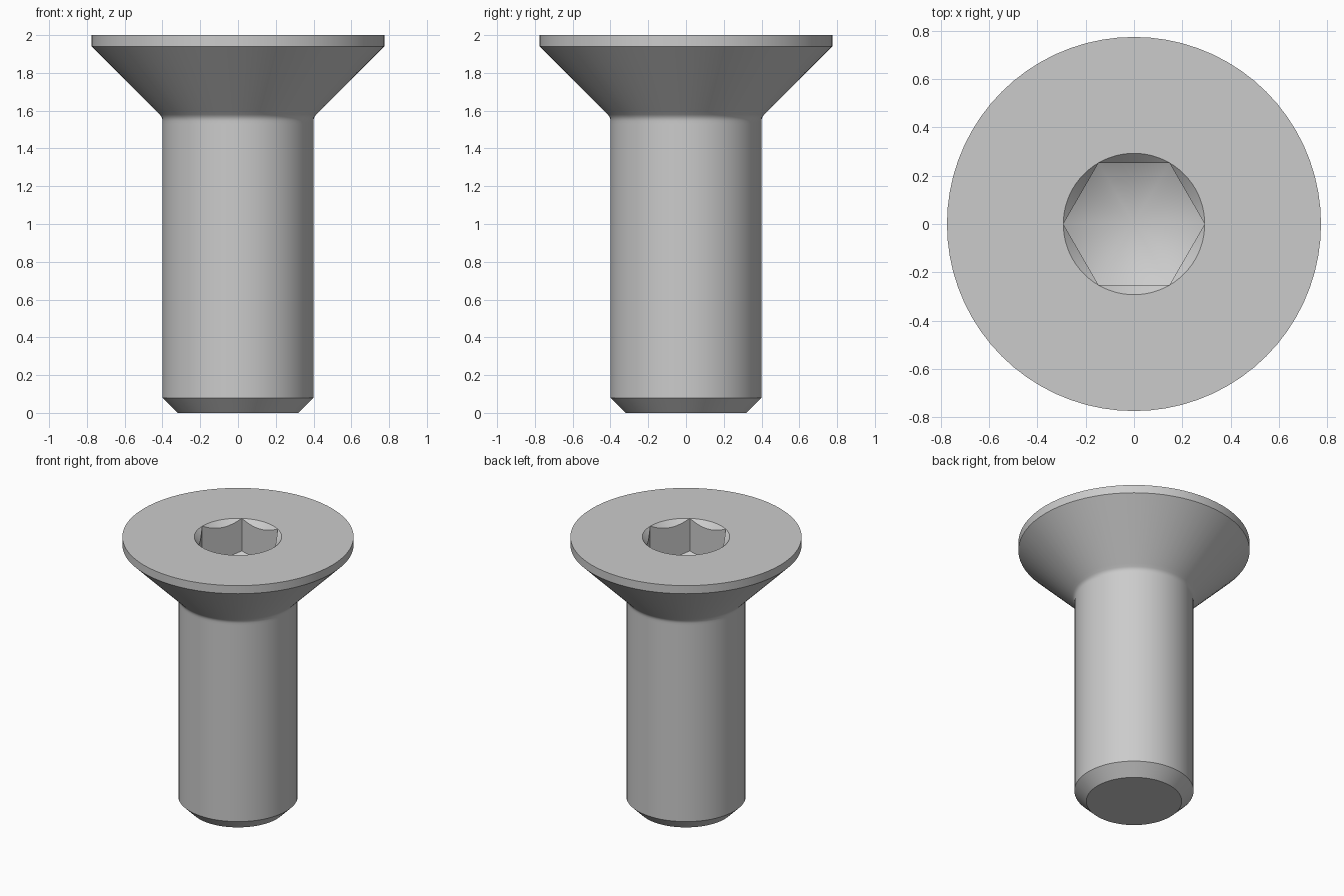
import bpy
import bmesh
from math import sin, cos, tan, pi, radians

cube = bpy.data.objects.get("Cube")
if cube:
    bpy.data.objects.remove(cube)

SEGMENTS = 72          # multiple of six, so the hexagon corners land on vertices
TOP = 2.0
SHANK_R = 0.4
HEAD_R = 0.775
SOCKET_R = 0.293       # hexagon corner radius
SOCKET_FLOOR = 1.76    # height of the floor at the hexagon corners

steel = bpy.data.materials.new("steel grey")
steel.use_nodes = True
grey = (0.6, 0.6, 0.6, 1)
steel.diffuse_color = grey
steel.node_tree.nodes["Principled BSDF"].inputs["Base Color"].default_value = grey


def hexagon(a):
    """Radius of the hexagon at angle a, with a corner on +x."""
    return SOCKET_R * cos(pi / 6) / cos(a % (pi / 3) - pi / 6)


def circle(r, z):
    return lambda a: (r, z)


def chamfer_edge(a):
    return hexagon(a), TOP - (SOCKET_R - hexagon(a))


def floor_edge(a):
    return hexagon(a), SOCKET_FLOOR - (SOCKET_R - hexagon(a)) * tan(pi / 6)


# Outer profile: chamfered tip and shank
rings = [circle(0.32, 0), circle(SHANK_R, 0.08), circle(SHANK_R, 1.53)]

# Small fillet under the head
tangent = 0.02
fillet_r = tangent / tan(pi / 8)
for i in range(5):
    a = radians(45) * i / 4
    rings.append(circle(SHANK_R + fillet_r * (1 - cos(a)),
                        1.565 - tangent + fillet_r * sin(a)))

# Countersunk head, then the socket's rim, chamfer and walls
rings += [circle(0.43, 1.595), circle(HEAD_R, 1.94), circle(HEAD_R, TOP),
          circle(SOCKET_R, TOP), chamfer_edge, floor_edge]

bm = bmesh.new()
angles = [2 * pi * i / SEGMENTS for i in range(SEGMENTS)]
loops = []
for ring in rings:
    loop = []
    for a in angles:
        r, z = ring(a)
        loop.append(bm.verts.new((r * cos(a), r * sin(a), z)))
    loops.append(loop)

for low, high in zip(loops, loops[1:]):
    for i in range(SEGMENTS):
        j = (i + 1) % SEGMENTS
        bm.faces.new((low[i], low[j], high[j], high[i]))

# Flat tip and conical socket floor
bm.faces.new(loops[0][::-1])
apex = bm.verts.new((0, 0, SOCKET_FLOOR - SOCKET_R * tan(pi / 6)))
for i in range(SEGMENTS):
    bm.faces.new((loops[-1][i], loops[-1][(i + 1) % SEGMENTS], apex))

# The chamfer has no height at the hexagon corners
bmesh.ops.remove_doubles(bm, verts=bm.verts, dist=1e-5)
bmesh.ops.recalc_face_normals(bm, faces=bm.faces)

mesh = bpy.data.meshes.new("countersunk_screw")
bm.to_mesh(mesh)
bm.free()
mesh.materials.append(steel)
screw = bpy.data.objects.new("countersunk_screw", mesh)
bpy.context.collection.objects.link(screw)

bpy.ops.object.select_all(action='DESELECT')
screw.select_set(True)
bpy.context.view_layer.objects.active = screw
bpy.ops.object.shade_smooth_by_angle(angle=radians(25))
